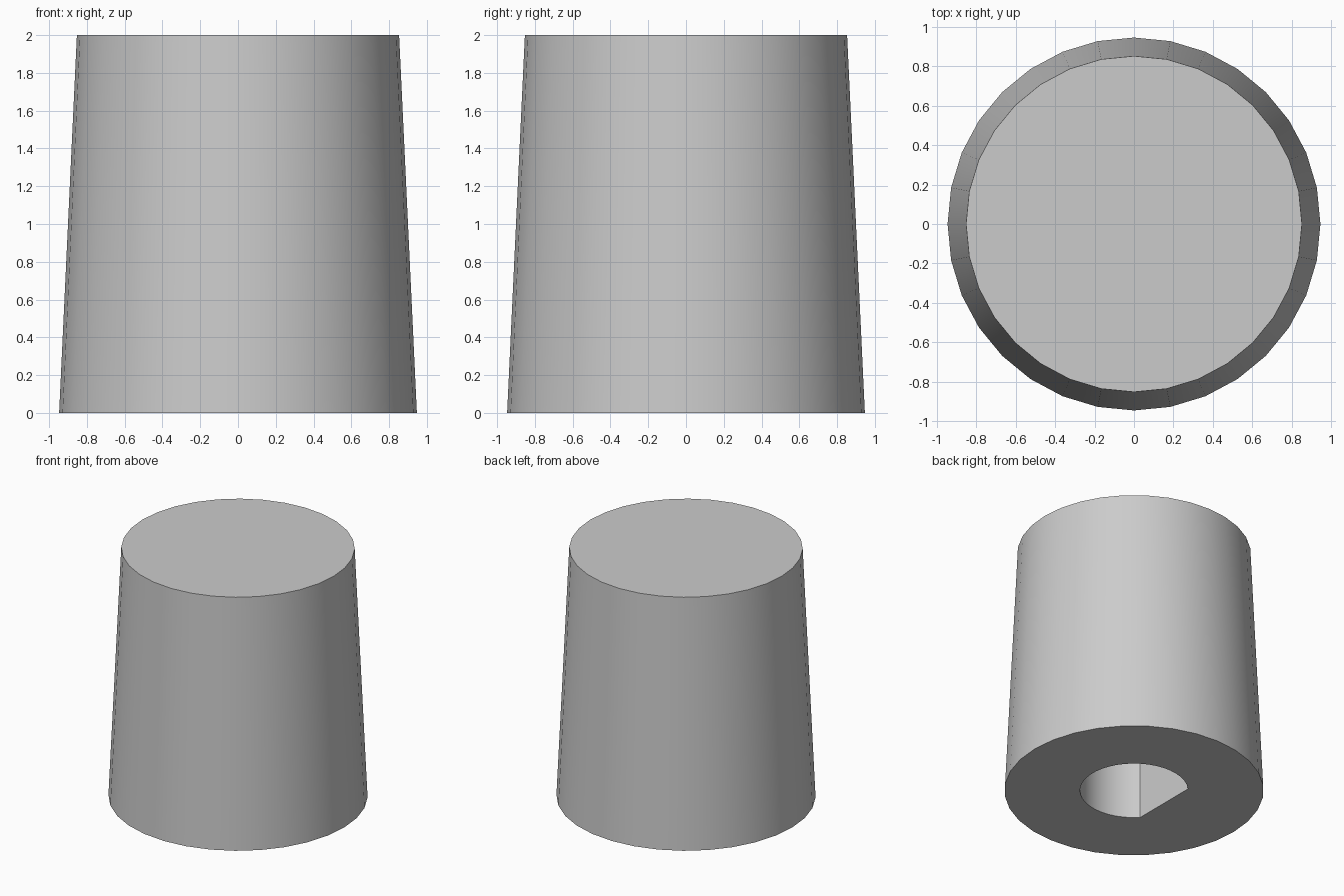
import bpy
import bmesh
from math import pi, cos, sin, acos, radians

if "Cube" in bpy.data.objects:
    bpy.data.objects.remove(bpy.data.objects["Cube"], do_unlink=True)

SIDES = 32
HEIGHT, BASE_RADIUS, TOP_RADIUS = 2.0, 0.947, 0.853
HOLE_RADIUS, FLAT_OFFSET, HOLE_DEPTH = 0.395, 0.287, 1.5

# One plain grey material
grey = bpy.data.materials.new("plain grey")
grey.use_nodes = True
colour = (0.6, 0.6, 0.6, 1)
grey.diffuse_color = colour
grey.node_tree.nodes["Principled BSDF"].inputs["Base Color"].default_value = colour

bm = bmesh.new()


def ring(radius, z, angles):
    return [bm.verts.new((radius * cos(a), radius * sin(a), z)) for a in angles]


def bridge(a, b):
    for i in range(SIDES):
        j = (i + 1) % SIDES
        bm.faces.new((a[i], a[j], b[j], b[i]))


# Tapered body: evenly spaced rings
round_angles = [-pi + 2 * pi * i / SIDES for i in range(SIDES)]
# D-shaped shaft hole: an arc closed by a flat on the right (-x) side
limit = pi - acos(FLAT_OFFSET / HOLE_RADIUS)
d_angles = [-limit + 2 * limit * i / (SIDES - 1) for i in range(SIDES)]

rings = [
    ring(TOP_RADIUS, HEIGHT, round_angles),
    ring(BASE_RADIUS, 0, round_angles),
    ring(HOLE_RADIUS, 0, d_angles),
    ring(HOLE_RADIUS, HOLE_DEPTH, d_angles),
]
for a, b in zip(rings, rings[1:]):
    bridge(a, b)

# Top cap and end of the hole
bm.faces.new(rings[0])
bm.faces.new(rings[-1])
bmesh.ops.recalc_face_normals(bm, faces=bm.faces[:])

mesh = bpy.data.meshes.new("knob_body")
bm.to_mesh(mesh)
bm.free()
mesh.materials.append(grey)
knob = bpy.data.objects.new("knob_body", mesh)
bpy.context.collection.objects.link(knob)

# Smooth sides with crisp rims
bpy.ops.object.select_all(action="DESELECT")
knob.select_set(True)
bpy.context.view_layer.objects.active = knob
bpy.ops.object.shade_smooth_by_angle(angle=radians(30))
